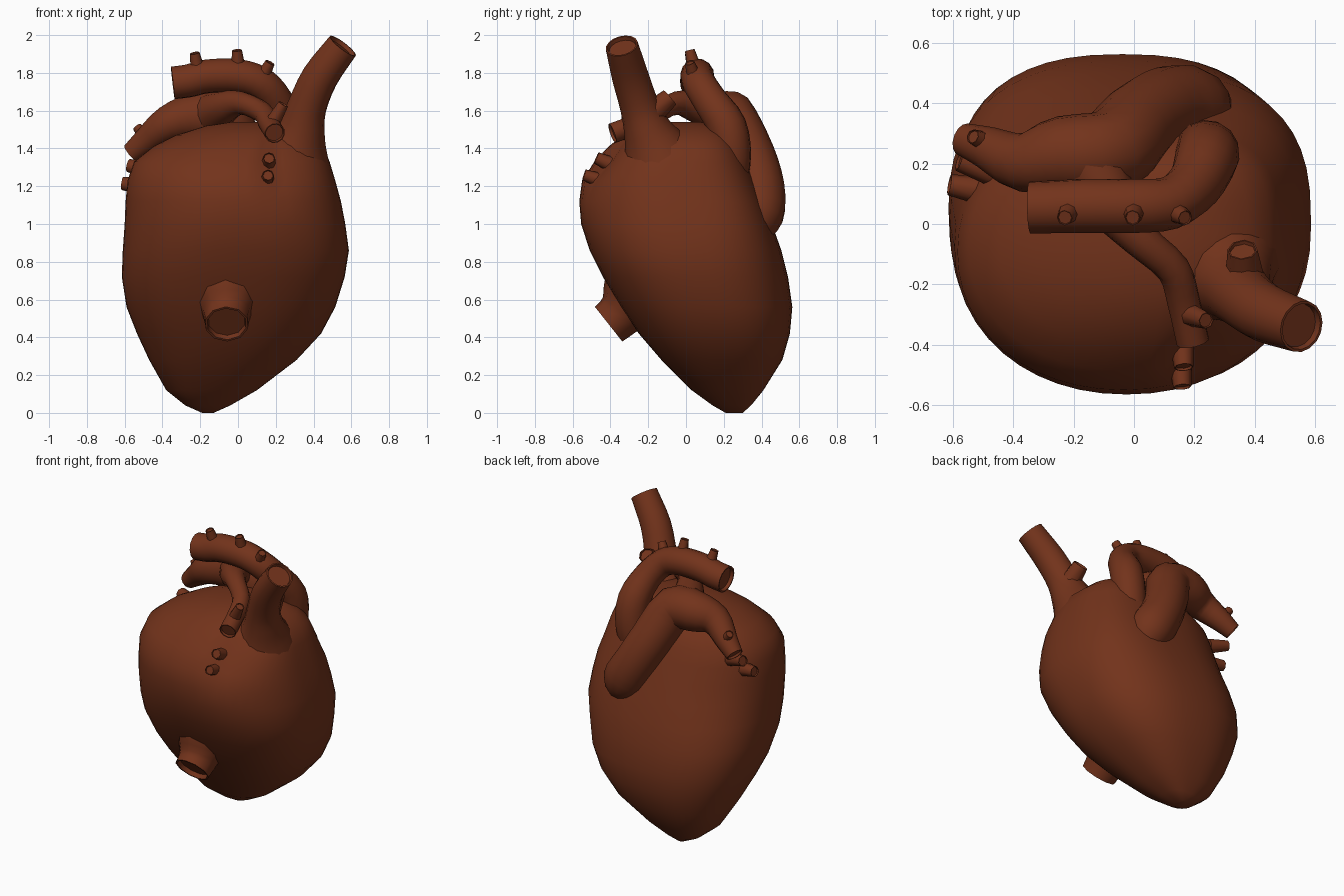
import bpy, bmesh, math
from mathutils import Vector

mat = bpy.data.materials.new("heart_brown")
mat.diffuse_color = (0.17, 0.033, 0.011, 1)


def loft(name, rings, angle=45):
    """Skin a list of equal-length point rings, capping both ends."""
    bm = bmesh.new()
    vs = [[bm.verts.new(p) for p in r] for r in rings]
    n = len(vs[0])
    for a, b in zip(vs, vs[1:]):
        for i in range(n):
            j = (i + 1) % n
            bm.faces.new((a[i], a[j], b[j], b[i]))
    bm.faces.new(vs[0][::-1])
    bm.faces.new(vs[-1])
    bmesh.ops.recalc_face_normals(bm, faces=bm.faces[:])
    me = bpy.data.meshes.new(name)
    bm.to_mesh(me)
    bm.free()
    ob = bpy.data.objects.new(name, me)
    bpy.context.collection.objects.link(ob)
    me.materials.append(mat)
    bpy.ops.object.select_all(action='DESELECT')
    ob.select_set(True)
    bpy.context.view_layer.objects.active = ob
    bpy.ops.object.shade_smooth_by_angle(angle=math.radians(angle))
    return ob


def spline(pts, steps):
    """Catmull-Rom through points of any dimension."""
    pts = [Vector(p) for p in pts]
    out = []
    for i in range(len(pts) - 1):
        p1, p2 = pts[i], pts[i + 1]
        p0 = pts[i - 1] if i else p1 * 2 - p2
        p3 = pts[i + 2] if i + 2 < len(pts) else p2 * 2 - p1
        for k in range(steps):
            t = k / steps
            out.append(0.5 * (2 * p1 + (p2 - p0) * t + (2 * p0 - 5 * p1 + 4 * p2 - p3) * t ** 2
                              + (3 * p1 - p0 - 3 * p2 + p3) * t ** 3))
    return out + [pts[-1]]


def vessel(name, pts, sides=14, steps=3):
    """Tube along (x, y, z, radius) points, with a recessed far end."""
    path = spline(pts, steps)
    c = [p.to_3d() for p in path]
    rad = [p[3] for p in path]
    rings, u = [], None
    for i, p in enumerate(c):
        t = (c[min(i + 1, len(c) - 1)] - c[max(i - 1, 0)]).normalized()
        u = t.orthogonal() if u is None else u - t * u.dot(t)
        u.normalize()
        v = t.cross(u)

        def ring(centre, r):
            return [centre + (u * math.cos(a) + v * math.sin(a)) * r
                    for a in (2 * math.pi * k / sides for k in range(sides))]
        rings.append(ring(p, rad[i]))
    r = rad[-1]
    rings += [ring(p, r * 0.9), ring(p - t * r * 0.25, r * 0.85)]
    return loft(name, rings)


def stub(name, base, tip, r):
    return vessel(name, [(*base, r * 1.4), (*tip, r)], 8, 1)


# Heart body: z, x min, x max, y min, y max
levels = [
    (0.00, -0.19, -0.13, 0.21, 0.30), (0.04, -0.28, -0.04, 0.14, 0.345),
    (0.12, -0.38, 0.10, 0.03, 0.41), (0.28, -0.47, 0.31, -0.13, 0.51),
    (0.42, -0.535, 0.44, -0.25, 0.55), (0.56, -0.59, 0.515, -0.345, 0.563),
    (0.72, -0.615, 0.565, -0.44, 0.54), (0.86, -0.61, 0.587, -0.51, 0.505),
    (1.00, -0.60, 0.568, -0.555, 0.455), (1.12, -0.595, 0.545, -0.565, 0.41),
    (1.23, -0.585, 0.515, -0.55, 0.365), (1.33, -0.55, 0.485, -0.485, 0.325),
    (1.41, -0.45, 0.45, -0.41, 0.285), (1.47, -0.33, 0.38, -0.335, 0.24),
    (1.52, -0.17, 0.27, -0.23, 0.17), (1.54, -0.04, 0.14, -0.11, 0.08)]
rings = []
for z, x0, x1, y0, y1 in levels:
    up = min(1, max(0, (z - 0.75) / 0.35))
    ring = []
    for k in range(48):
        a = 2 * math.pi * k / 48
        ca, sa = math.cos(a), math.sin(a)
        # rounder shoulders, fuller back right corner
        full = ca > 0 and sa > 0
        e = 2 / (2.45 + (0.85 if full else -0.35) * up)
        x = (x0 + x1) / 2 + (x1 - x0) / 2 * math.copysign(abs(ca) ** e, ca)
        y = (y0 + y1) / 2 + (y1 - y0) / 2 * math.copysign(abs(sa) ** e, sa)
        # groove beside the front lobe
        if y < -0.1 and x > 0.13:
            y += 0.07 * max(0, 1 - abs(z - 1.32) / 0.2) * max(0, 1 - (x - 0.13) / 0.3)
        ring.append((x, y, z))
    rings.append(ring)
loft("heart_body", rings, 60)

# Upper vein, flaring out of the right shoulder
vessel("upper_vein", [(0.24, -0.06, 1.0, 0.28), (0.265, -0.10, 1.22, 0.25),
                      (0.30, -0.155, 1.38, 0.185), (0.335, -0.205, 1.5, 0.128),
                      (0.365, -0.245, 1.62, 0.104),
                      (0.435, -0.295, 1.78, 0.097), (0.555, -0.34, 1.943, 0.087)], 16)
stub("upper_vein_branch", (0.37, -0.2, 1.57), (0.36, -0.085, 1.67), 0.05)

# Lower vein on the front
vessel("lower_vein", [(-0.06, -0.20, 0.72, 0.24), (-0.06, -0.28, 0.62, 0.18),
                      (-0.06, -0.34, 0.53, 0.13), (-0.06, -0.41, 0.47, 0.117)], 10, 2)

# Aorta arch with three top branches
vessel("aorta", [(0.21, 0.22, 1.2, 0.10), (0.24, 0.24, 1.36, 0.105),
                 (0.24, 0.215, 1.52, 0.105), (0.20, 0.13, 1.65, 0.092),
                 (0.12, 0.07, 1.745, 0.088), (0.0, 0.06, 1.783, 0.09),
                 (-0.16, 0.06, 1.782, 0.09), (-0.26, 0.057, 1.758, 0.088),
                 (-0.345, 0.055, 1.747, 0.087)])
for i, (bx, bz, tx, tz) in enumerate([(-0.215, 1.83, -0.23, 1.905),
                                      (0.0, 1.84, -0.005, 1.92), (0.135, 1.79, 0.17, 1.855)]):
    stub(f"aorta_branch_{i + 1}", (bx, 0.04, bz), (tx, 0.02, tz), 0.026)

# Pulmonary trunk rising over the back and ending on the left
vessel("pulmonary_trunk", [(0.22, 0.33, 0.93, 0.09), (0.19, 0.375, 1.05, 0.143),
                           (0.11, 0.385, 1.19, 0.138), (0.02, 0.335, 1.36, 0.138),
                           (-0.08, 0.24, 1.55, 0.14), (-0.24, 0.23, 1.565, 0.128),
                           (-0.37, 0.205, 1.53, 0.098), (-0.48, 0.25, 1.445, 0.073),
                           (-0.565, 0.28, 1.375, 0.055)])
stub("pulmonary_trunk_branch", (-0.49, 0.27, 1.46), (-0.535, 0.29, 1.515), 0.025)

# Pulmonary branch passing under the arch to the front
vessel("pulmonary_front_branch", [(-0.14, 0.2, 1.58, 0.12), (-0.07, 0.06, 1.62, 0.088),
                                  (0.02, -0.05, 1.64, 0.062), (0.13, -0.15, 1.59, 0.056),
                                  (0.165, -0.26, 1.53, 0.055), (0.195, -0.39, 1.48, 0.055)], 12)
stub("pulmonary_front_stub", (0.185, -0.3, 1.54), (0.24, -0.32, 1.635), 0.028)

# Small vein stubs on the left side and beside the front groove
stub("left_vein_upper", (-0.46, 0.17, 1.28), (-0.58, 0.21, 1.31), 0.035)
stub("left_vein_lower", (-0.50, 0.11, 1.20), (-0.612, 0.13, 1.215), 0.035)
stub("front_vein_upper", (0.155, -0.36, 1.30), (0.165, -0.475, 1.35), 0.032)
stub("front_vein_lower", (0.15, -0.42, 1.22), (0.16, -0.54, 1.26), 0.03)
